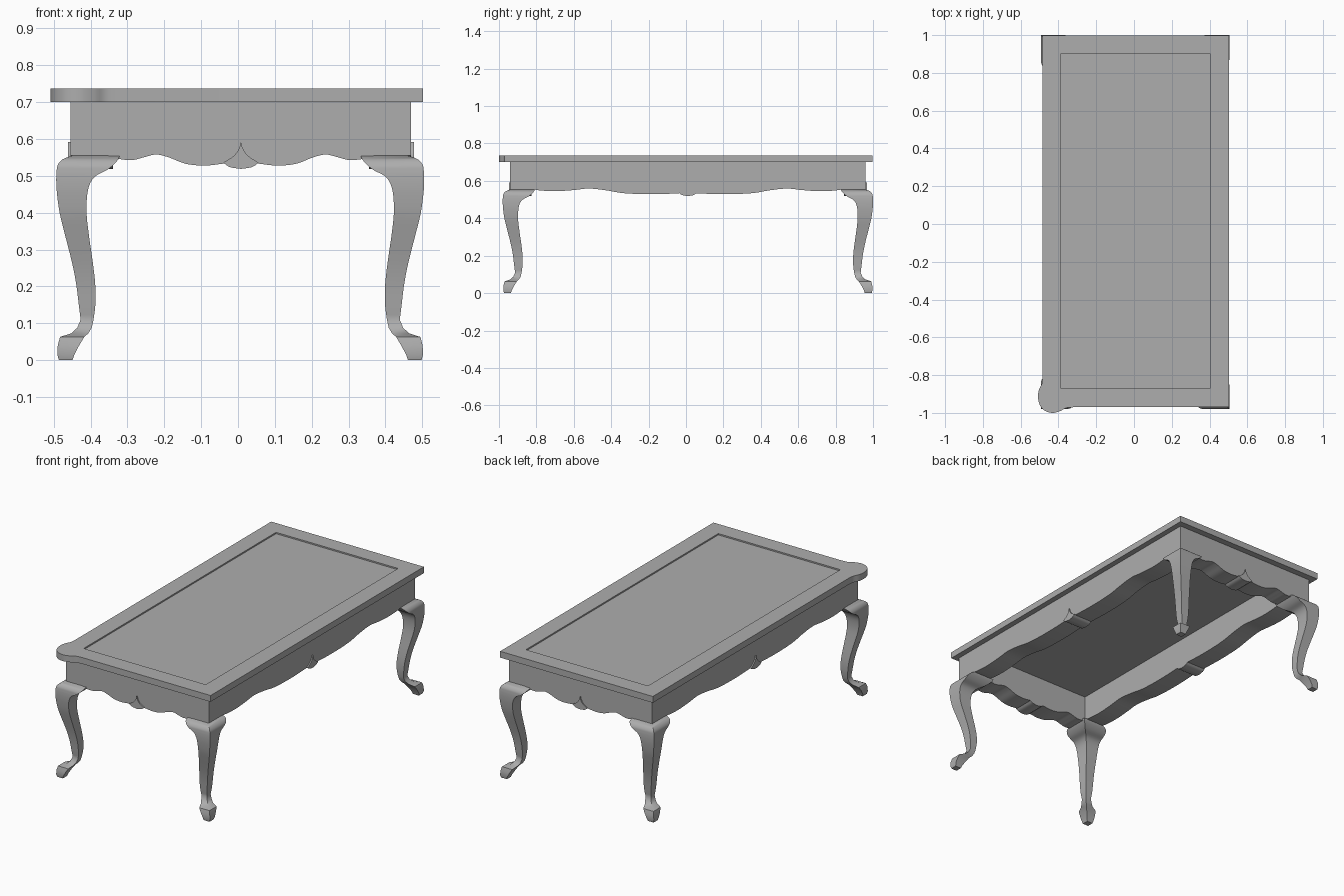
import bpy, bmesh, math
from mathutils import Vector

if "Cube" in bpy.data.objects:
    bpy.data.objects.remove(bpy.data.objects["Cube"])

CX, CY = 0.008, 0.01          # centre of the frame
HX, HY = 0.462, 0.95          # apron half sizes
DEPTH = 0.115                 # apron thickness

grey = bpy.data.materials.new("grey_wood")
grey.diffuse_color = (0.42, 0.42, 0.42, 1)
grey.use_nodes = True
grey.node_tree.nodes["Principled BSDF"].inputs["Base Color"].default_value = grey.diffuse_color


def smooth(pts, n=5):
    """Catmull-Rom curve through the points."""
    pts = [Vector(p) for p in pts]
    ext = [2 * pts[0] - pts[1]] + pts + [2 * pts[-1] - pts[-2]]
    out = []
    for a, b, c, d in zip(ext, ext[1:], ext[2:], ext[3:]):
        for i in range(n):
            t = i / n
            out.append(0.5 * (2 * b + (c - a) * t + (2 * a - 5 * b + 4 * c - d) * t * t
                              + (3 * b - a - 3 * c + d) * t ** 3))
    return out + [pts[-1]]


def finish(name, bm, angle=35):
    bmesh.ops.recalc_face_normals(bm, faces=bm.faces)
    me = bpy.data.meshes.new(name)
    bm.to_mesh(me)
    bm.free()
    me.materials.append(grey)
    ob = bpy.data.objects.new(name, me)
    bpy.context.collection.objects.link(ob)
    bpy.ops.object.select_all(action='DESELECT')
    ob.select_set(True)
    bpy.context.view_layer.objects.active = ob
    bpy.ops.object.shade_smooth_by_angle(angle=math.radians(angle))
    return ob


def prism(name, loops, place, d0, d1):
    """Extrude closed 2D loops (extra loops are holes) from depth d0 to d1."""
    bm = bmesh.new()
    edges = []
    for loop in loops:
        vs = [bm.verts.new(place(p[0], p[1], d0)) for p in loop]
        edges += [bm.edges.new((vs[i - 1], vs[i])) for i in range(len(vs))]
    bmesh.ops.triangle_fill(bm, edges=edges, use_beauty=True)
    geo = bmesh.ops.extrude_face_region(bm, geom=bm.faces[:])["geom"]
    move = Vector(place(0, 0, d1)) - Vector(place(0, 0, d0))
    bmesh.ops.translate(bm, vec=move, verts=[g for g in geo if isinstance(g, bmesh.types.BMVert)])
    return finish(name, bm)


def rect(x0, x1, y0, y1):
    return [(x0, y0), (x1, y0), (x1, y1), (x0, y1)]


def flat(x, y, d):
    return (x, y, d)


# Table top: frame with one lobed corner, and a slightly sunken panel
lobe = smooth([(-0.484, -0.81), (-0.488, -0.845), (-0.504, -0.88), (-0.508, -0.92),
               (-0.497, -0.962), (-0.47, -0.99), (-0.43, -1.0), (-0.39, -0.99),
               (-0.36, -0.974), (-0.32, -0.97)], 4)
outline = lobe + [(0.502, -0.97), (0.502, 0.997), (-0.484, 0.997)]
hole = rect(-0.386, 0.402, -0.872, 0.902)
prism("top_frame", [outline, hole], flat, 0.70, 0.737)
prism("top_panel", [hole], flat, 0.70, 0.729)

# Aprons: scalloped boards, with a pointed shell in the middle of each
short_wave = [(0, 0.54), (0.05, 0.533), (0.1, 0.528), (0.15, 0.533), (0.195, 0.55),
              (0.23, 0.558), (0.265, 0.55), (0.295, 0.543), (0.33, 0.546), (0.36, 0.555)]
long_wave = [(0, 0.54), (0.06, 0.533), (0.2, 0.529), (0.34, 0.534), (0.44, 0.55),
             (0.53, 0.559), (0.61, 0.551), (0.7, 0.545), (0.78, 0.548), (0.83, 0.555)]
shell_side = smooth([(0, 0.592), (0.006, 0.573), (0.02, 0.554), (0.048, 0.536)], 4)
shell_base = smooth([(0.048, 0.536), (0.03, 0.524), (0, 0.519)], 4)


def mirrored(half):
    return [(-p[0], p[1]) for p in reversed(half)]


def apron(name, half, wave, place, off):
    """half: half length of the board; off: distance of its outer face."""
    side = smooth(wave)[1:] + [Vector((half, 0.555))]
    bottom = mirrored(side) + [(0, 0.54)] + [tuple(p) for p in side]
    prism(name, [bottom + [(half, 0.70), (-half, 0.70)]], place, off - DEPTH, off)
    right = [tuple(p) for p in shell_side + shell_base[1:-1]]
    shell = right + [(0, 0.519)] + mirrored(right[1:])
    prism(name + "_shell", [shell], place, off - DEPTH, off + 0.007)


for s, n in ((-1, "front"), (1, "back")):
    apron(n + "_apron", HX, short_wave, lambda u, z, d, s=s: (CX + u, CY + s * d, z), HY)
for s, n in ((-1, "left"), (1, "right")):
    apron(n + "_apron", HY - DEPTH, long_wave, lambda u, z, d, s=s: (CX + s * d, CY + u, z), HX)

# Cabriole legs: square sections, each row is (outer, inner, height)
leg_rows = [(0.455, 0.327, 0.555), (0.482, 0.331, 0.545), (0.495, 0.344, 0.53),
            (0.498, 0.363, 0.515), (0.499, 0.392, 0.50), (0.499, 0.407, 0.48),
            (0.497, 0.415, 0.45), (0.49, 0.417, 0.40), (0.478, 0.412, 0.35),
            (0.465, 0.405, 0.30), (0.453, 0.398, 0.25), (0.444, 0.393, 0.20),
            (0.438, 0.393, 0.15), (0.433, 0.398, 0.11)]
foot_rows = [(0.433, 0.398, 0.11), (0.442, 0.403, 0.088), (0.458, 0.412, 0.073),
             (0.489, 0.423, 0.063), (0.495, 0.437, 0.04), (0.496, 0.45, 0.015), (0.492, 0.455, 0.0)]


def leg(name, sx, sy):
    rows = smooth(leg_rows, 3) + [Vector(r) for r in foot_rows[1:]]
    bm = bmesh.new()
    rings = []
    for o, i, z in rows:
        rings.append([bm.verts.new((CX - 0.002 + sx * a, CY + sy * (b + 0.491), z))
                      for a, b in ((o, o), (i, o), (i, i), (o, i))])
    for r, q in zip(rings, rings[1:]):
        for k in range(4):
            bm.faces.new((r[k - 1], r[k], q[k], q[k - 1]))
    bm.faces.new(rings[0])
    bm.faces.new(rings[-1])
    finish(name, bm, 30)


for sx, nx in ((-1, "left"), (1, "right")):
    for sy, ny in ((-1, "front"), (1, "back")):
        leg(f"{ny}_{nx}_leg", sx, sy)
